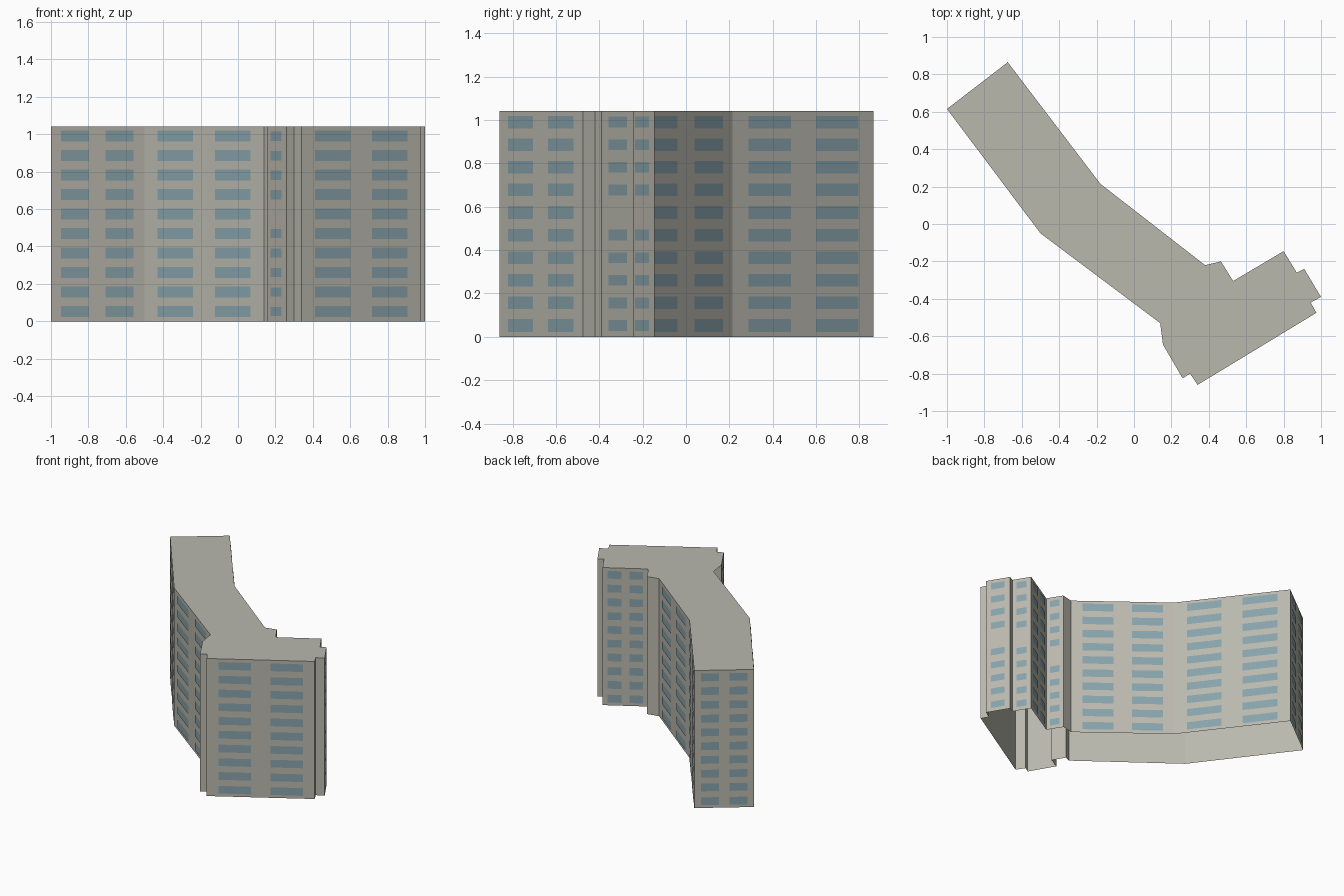
import bpy
import bmesh
from mathutils import Vector

cube = bpy.data.objects.get("Cube")
if cube:
    bpy.data.objects.remove(cube, do_unlink=True)

HEIGHT = 1.042
FLOORS = 10
FLOOR_HEIGHT = HEIGHT / FLOORS
BLANK_FLOOR = 5
OFFSET = 0.003

# Building outline, counterclockwise from the far end of the long wing
OUTLINE = [Vector(p) for p in (
    (-1, .615), (-.5, -.05), (.14, -.53), (.18, -.51), (.235, -.6),
    (.155, -.645), (.26, -.825), (.3, -.8), (.34, -.86), (.975, -.475),
    (.945, -.42), (1, -.39), (.91, -.24), (.87, -.26), (.8, -.145),
    (.53, -.305), (.465, -.2), (.38, -.22), (-.18, .215), (-.675, .865))]
EDGES = list(zip(OUTLINE, OUTLINE[1:] + OUTLINE[:1]))


def make_material(name, color):
    mat = bpy.data.materials.new(name)
    mat.use_nodes = True
    mat.diffuse_color = color
    mat.node_tree.nodes["Principled BSDF"].inputs["Base Color"].default_value = color
    return mat


def add_object(name, bm, mat):
    mesh = bpy.data.meshes.new(name)
    bm.to_mesh(mesh)
    bm.free()
    mesh.materials.append(mat)
    obj = bpy.data.objects.new(name, mesh)
    bpy.context.collection.objects.link(obj)
    return obj


def upright_quad(bm, a, b, low, high):
    corners = ((a, low), (b, low), (b, high), (a, high))
    bm.faces.new([bm.verts.new((p.x, p.y, z)) for p, z in corners])


concrete = make_material("Warm grey concrete", (.49, .48, .42, 1))
glass = make_material("Blue grey glass", (.245, .365, .41, 1))

# Outer walls, open underneath
bm = bmesh.new()
for a, b in EDGES:
    upright_quad(bm, a, b, 0, HEIGHT)
add_object("outer_walls", bm, concrete)

# Flat roof
bm = bmesh.new()
bm.faces.new([bm.verts.new((p.x, p.y, HEIGHT)) for p in OUTLINE])
bmesh.ops.triangulate(bm, faces=bm.faces[:])
add_object("flat_roof", bm, concrete)

# Window plates: two columns on long walls, one on medium walls
wide, narrow = bmesh.new(), bmesh.new()
for a, b in EDGES:
    along = b - a
    length = along.length
    if length < .11:
        continue
    out = Vector((along.y, -along.x)).normalized() * OFFSET
    is_long = length > .3
    if is_long:
        bm, centres, width, tall = wide, (.26, .74), .3, .058
    else:
        bm, centres, width, tall = narrow, (.49,), .56, .05
    for floor in range(FLOORS):
        if not is_long and floor == BLANK_FLOOR:
            continue
        middle = (floor + .5) * FLOOR_HEIGHT
        for c in centres:
            upright_quad(bm, a + along * (c - width / 2) + out,
                         a + along * (c + width / 2) + out,
                         middle - tall / 2, middle + tall / 2)
add_object("wide_windows", wide, glass)
add_object("narrow_windows", narrow, glass)
